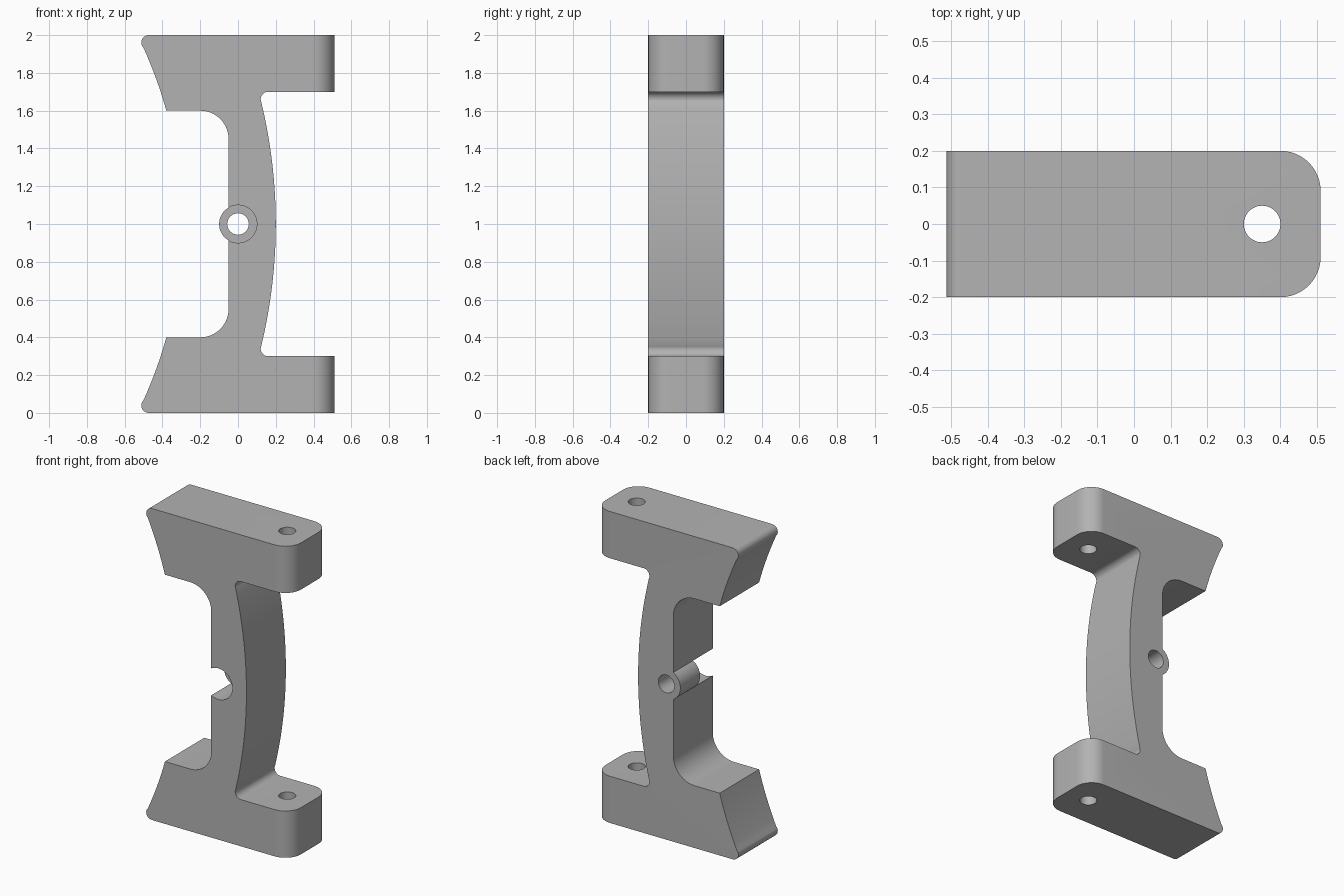
import bpy, bmesh
from math import sin, cos, pi, radians, sqrt
from mathutils import Matrix, Vector

cube = bpy.data.objects.get("Cube")
if cube:
    bpy.data.objects.remove(cube, do_unlink=True)

grey = bpy.data.materials.new("plain grey")
grey.use_nodes = True
colour = (0.45, 0.45, 0.45, 1)
grey.diffuse_color = colour
grey.node_tree.nodes["Principled BSDF"].inputs["Base Color"].default_value = colour

HALF = 0.2  # half the depth of the bracket


def arc(cx, cz, r, start, end, steps):
    """Points on a circle, angles in degrees."""
    angles = [radians(start + (end - start) * i / steps) for i in range(steps + 1)]
    return [(cx + r * cos(a), cz + r * sin(a)) for a in angles]


def bow(apex, r, start, end, steps):
    """Shallow arc bulging to +x, given by height above the middle."""
    heights = [start + (end - start) * i / steps for i in range(steps + 1)]
    return [(apex - r + sqrt(r * r - h * h), 1 + h) for h in heights]


def to_object(name, bm):
    bmesh.ops.recalc_face_normals(bm, faces=bm.faces)
    mesh = bpy.data.meshes.new(name)
    bm.to_mesh(mesh)
    bm.free()
    mesh.materials.append(grey)
    obj = bpy.data.objects.new(name, mesh)
    bpy.context.collection.objects.link(obj)
    return obj


def cylinder(name, radius, start, end):
    """Closed cylinder between two points."""
    start, end = Vector(start), Vector(end)
    axis = end - start
    turn = axis.to_track_quat("Z", "Y").to_matrix().to_4x4()
    bm = bmesh.new()
    bmesh.ops.create_cone(bm, cap_ends=True, segments=48, radius1=radius,
                          radius2=radius, depth=axis.length,
                          matrix=Matrix.Translation((start + end) / 2) @ turn)
    return to_object(name, bm)


def combine(target, tool, operation):
    tool.hide_render = True
    mod = target.modifiers.new(operation, "BOOLEAN")
    mod.operation, mod.solver, mod.object = operation, "EXACT", tool
    bpy.context.view_layer.objects.active = target
    bpy.ops.object.modifier_apply(modifier=mod.name)
    bpy.data.objects.remove(tool, do_unlink=True)


# Upper half of the side profile, from the bowed outer edge round to the web
upper = bow(0.2, 2.75, 0, 0.65, 16)
upper += arc(0.16, 1.66, 0.04, 190, 90, 8)
upper += [(0.51, 1.7), (0.51, 2.0)]
upper += arc(-0.472, 1.96, 0.04, 90, 204, 10)
upper += bow(-0.298, 2.25, 0.93, 0.6, 8)
upper += arc(-0.2, 1.45, 0.15, 90, 0, 14)
lower = [(x, 2 - z) for x, z in reversed(upper[1:])]

# Bracket body, extruded through its depth
bm = bmesh.new()
face = bm.faces.new([bm.verts.new((x, -HALF, z)) for x, z in upper + lower])
extruded = bmesh.ops.extrude_face_region(bm, geom=[face])
moved = [v for v in extruded["geom"] if isinstance(v, bmesh.types.BMVert)]
bmesh.ops.translate(bm, verts=moved, vec=(0, 2 * HALF, 0))

# Rounded ends of the two feet
ends = [e for e in bm.edges
        if all(v.co.x > 0.5 for v in e.verts)
        and abs(e.verts[0].co.y - e.verts[1].co.y) < 0.01]
bmesh.ops.bevel(bm, geom=ends, offset=0.11, segments=12, profile=0.5,
                affect="EDGES")
bracket = to_object("bracket", bm)

# Front counterbore, rear boss and the bore through both
combine(bracket, cylinder("counterbore", 0.1, (0, -0.3, 1), (0, 0, 1)), "DIFFERENCE")
combine(bracket, cylinder("boss", 0.1, (0, 0, 1), (0, HALF, 1)), "UNION")
combine(bracket, cylinder("bore", 0.057, (0, -0.3, 1), (0, 0.3, 1)), "DIFFERENCE")

# Mounting holes in the feet
for low in (-0.1, 1.6):
    combine(bracket, cylinder("mounting_hole", 0.05, (0.35, 0, low),
                              (0.35, 0, low + 0.5)), "DIFFERENCE")

bpy.ops.object.select_all(action="DESELECT")
bracket.select_set(True)
bpy.context.view_layer.objects.active = bracket
bpy.ops.object.shade_smooth_by_angle(angle=radians(25))
